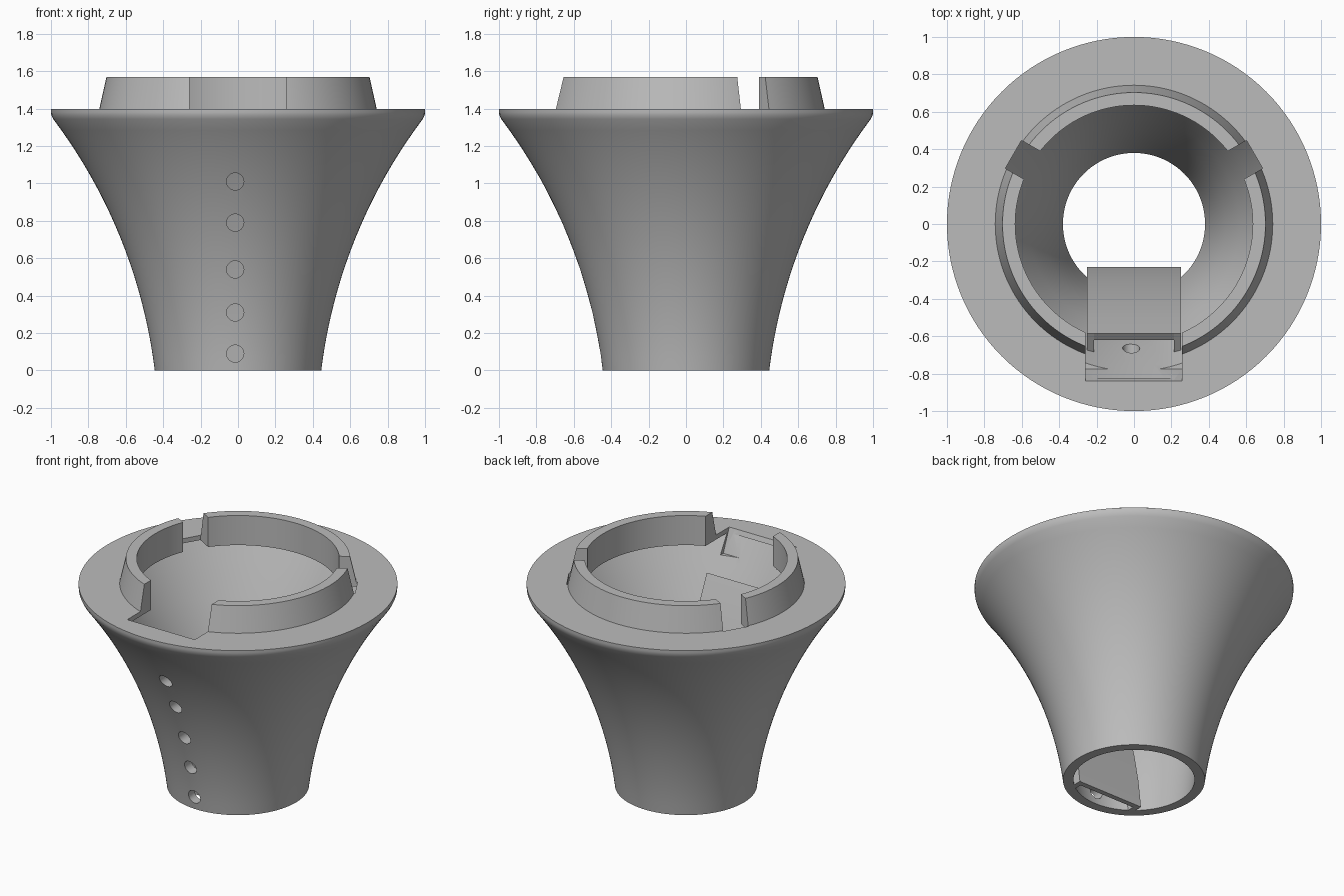
import bpy, bmesh, math
from mathutils import Matrix

if "Cube" in bpy.data.objects:
    bpy.data.objects.remove(bpy.data.objects["Cube"], do_unlink=True)

grey = bpy.data.materials.new("plain grey")
grey.use_nodes = True
grey.diffuse_color = (0.5, 0.5, 0.5, 1)
grey.node_tree.nodes["Principled BSDF"].inputs["Base Color"].default_value = (0.5, 0.5, 0.5, 1)


def make_object(name, bm):
    bmesh.ops.recalc_face_normals(bm, faces=bm.faces)
    mesh = bpy.data.meshes.new(name)
    bm.to_mesh(mesh)
    bm.free()
    mesh.materials.append(grey)
    obj = bpy.data.objects.new(name, mesh)
    bpy.context.collection.objects.link(obj)
    return obj


def lathe(name, profile, sides=128):
    """Turn a closed (radius, height) outline around z."""
    bm = bmesh.new()
    rings = []
    for i in range(sides):
        a = 2 * math.pi * i / sides
        rings.append([bm.verts.new((r * math.cos(a), r * math.sin(a), z)) for r, z in profile])
    n = len(profile)
    for i in range(sides):
        p, q = rings[i], rings[(i + 1) % sides]
        for j in range(n):
            k = (j + 1) % n
            bm.faces.new((p[j], q[j], q[k], p[k]))
    return make_object(name, bm)


def extrude_x(name, outline, x0, x1):
    """Extrude a closed (y, z) outline from x0 to x1."""
    bm = bmesh.new()
    a = [bm.verts.new((x0, y, z)) for y, z in outline]
    b = [bm.verts.new((x1, y, z)) for y, z in outline]
    bm.faces.new(a)
    bm.faces.new(b[::-1])
    for i in range(len(a)):
        j = (i + 1) % len(a)
        bm.faces.new((a[i], b[i], b[j], a[j]))
    return make_object(name, bm)


def cut(target, cutter):
    mod = target.modifiers.new("cut", 'BOOLEAN')
    mod.operation = 'DIFFERENCE'
    mod.solver = 'EXACT'
    mod.object = cutter
    bpy.context.view_layer.objects.active = target
    bpy.ops.object.modifier_apply(modifier=mod.name)
    bpy.data.objects.remove(cutter, do_unlink=True)


def smooth(obj):
    bpy.ops.object.select_all(action='DESELECT')
    obj.select_set(True)
    bpy.context.view_layer.objects.active = obj
    bpy.ops.object.shade_smooth_by_angle(angle=math.radians(25))


def interpolate(points, z):
    for (ra, za), (rb, zb) in zip(points, points[1:]):
        if z <= zb:
            return ra + (rb - ra) * (z - za) / (zb - za)
    return points[-1][0]


# Outer flare: circular arc from the foot to just under the rim
foot, rim, turn, start = (0.445, 0), (0.985, 1.345), math.radians(30), math.radians(7)
length = math.dist(foot, rim)
radius = length / (2 * math.sin(turn / 2))
outer = []
for i in range(21):
    a = start + turn * i / 20
    outer.append((foot[0] + radius * (math.cos(start) - math.cos(a)),
                  foot[1] + radius * (math.sin(a) - math.sin(start))))
outer += [(0.998, 1.365), (1, 1.38), (1, 1.397)]

# Inner bowl, overhanging lip and tapered collar
inner = [(0.38, 0), (0.405, 0.2), (0.44, 0.4), (0.49, 0.6),
         (0.565, 0.8), (0.66, 1.0), (0.765, 1.2), (0.855, 1.365)]
collar = [(0.742, 1.397), (0.703, 1.57), (0.635, 1.57), (0.635, 1.365)]
body = lathe("flared_body", outer + collar + inner[::-1])

# Front slot through collar and rim, with a sloping front wall
slot = [(-0.84, 1.7), (-0.84, 1.397), (-0.775, 1.24), (-0.5, 1.24), (-0.5, 1.7)]
cut(body, extrude_x("slot_cutter", slot, -0.26, 0.257))

# Two collar notches towards the back
for angle in (30, 150):
    bm = bmesh.new()
    bmesh.ops.create_cube(bm, size=1, matrix=Matrix.Rotation(math.radians(angle), 4, 'Z')
                          @ Matrix.Translation((0.622, 0, 1.5))
                          @ Matrix.Diagonal((0.245, 0.173, 0.4, 1)))
    cut(body, make_object("notch_cutter", bm))

# Row of round holes down the front
for z in (0.09, 0.31, 0.54, 0.79, 1.01):
    bm = bmesh.new()
    bmesh.ops.create_cone(bm, cap_ends=True, segments=32, radius1=0.046, radius2=0.046, depth=0.65,
                          matrix=Matrix.Translation((-0.015, -0.675, z))
                          @ Matrix.Rotation(math.pi / 2, 4, 'X'))
    cut(body, make_object("hole_cutter", bm))
smooth(body)

# Cable channel inside the front: curved back plate and two side walls
half, thick = 0.25, 0.035
plate = [(-0.23, 0), (-0.255, 0.2), (-0.295, 0.4), (-0.35, 0.6),
         (-0.42, 0.8), (-0.5, 1.0), (-0.585, 1.18)]
back = [(y - thick, z - 0.03 * (z > 1.1)) for y, z in plate]
smooth(extrude_x("channel_plate", plate + back[::-1], -half, half))

shell = []
for y, z in plate:
    h = z * 1.1 / 1.18
    r = interpolate(inner, h) + 0.025
    shell.append((-math.sqrt(r * r - half * half), h))
for name, x in (("left_channel_wall", half - thick), ("right_channel_wall", -half)):
    smooth(extrude_x(name, plate + shell[::-1], x, x + thick))
